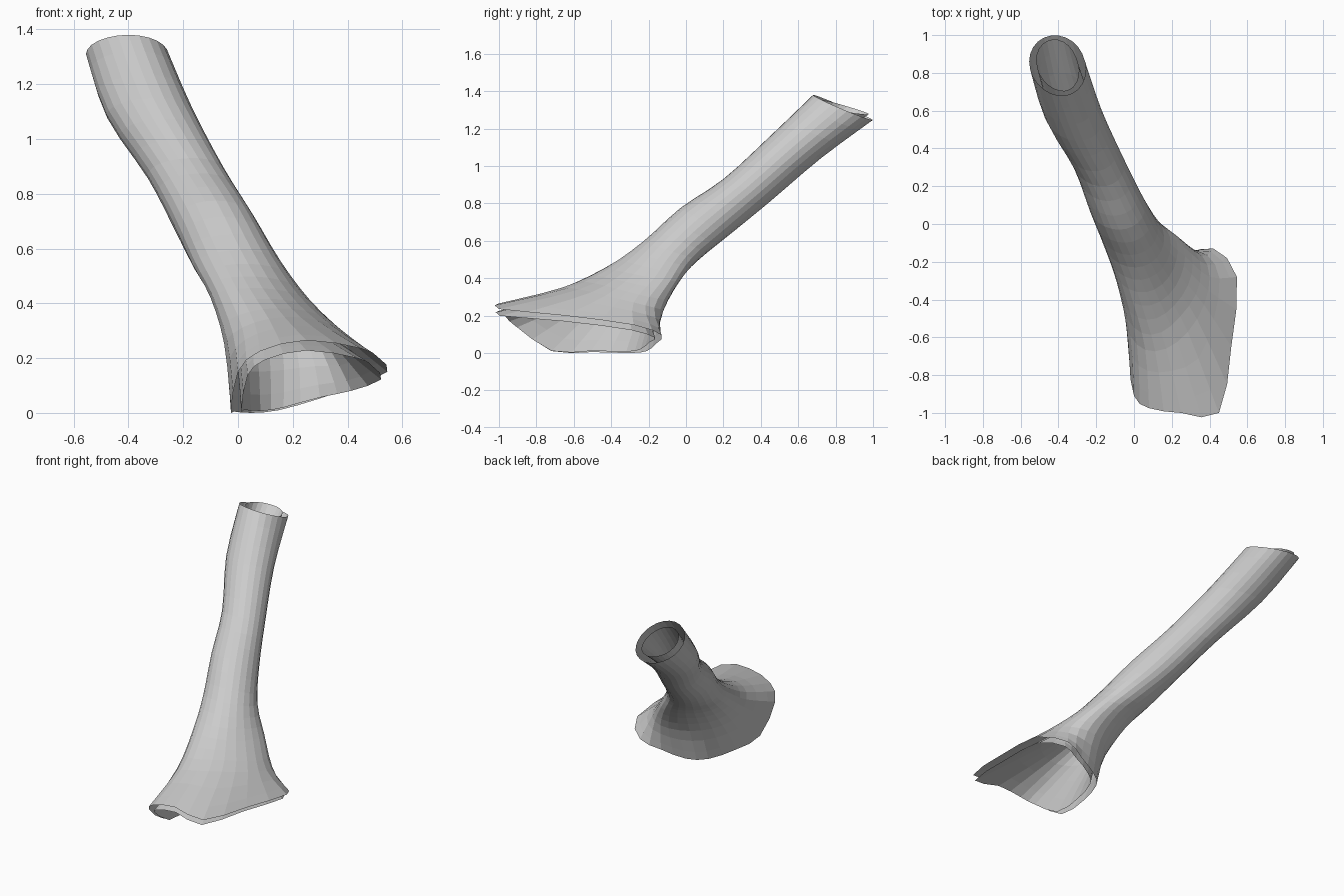
import bpy, math
from mathutils import Vector

if "Cube" in bpy.data.objects:
    bpy.data.objects.remove(bpy.data.objects["Cube"])

SIDES, STEPS = 24, 3

# Tube cross-sections from top to flare: front, left, back, right points
SECTIONS = [
    [(-.40, .68, 1.38), (-.555, .86, 1.31), (-.40, .998, 1.245), (-.255, .82, 1.31)],
    [(-.31, .44, 1.15), (-.48, .60, 1.09), (-.33, .72, 1.04), (-.165, .57, 1.10)],
    [(-.18, .20, .93), (-.33, .34, .87), (-.20, .45, .81), (-.05, .32, .88)],
    [(-.08, -.03, .775), (-.24, .10, .70), (-.10, .23, .63), (.06, .10, .70)],
    [(.01, -.23, .595), (-.165, -.08, .54), (.0, .07, .50), (.16, -.07, .54)],
    [(.09, -.43, .455), (-.10, -.25, .42), (.09, -.04, .385), (.27, -.17, .40)],
    [(.17, -.66, .35), (-.05, -.47, .25), (.15, -.14, .22), (.40, -.28, .27)],
]
# Saddle-shaped open rim at the foot, same turning order
RIM = [(.25, -1, .265), (.08, -.975, .225), (0, -.91, .15), (-.025, -.72, .01),
       (-.015, -.5, .005), (.05, -.3, 0), (.15, -.21, .01), (.29, -.16, .05),
       (.42, -.13, .095), (.545, -.28, .15), (.515, -.65, .2), (.45, -1, .235)]


def catmull(a, b, c, d, t):
    return 0.5 * (2 * b + (c - a) * t + (2 * a - 5 * b + 4 * c - d) * t * t
                  + (3 * b - a - 3 * c + d) * t ** 3)


def oval(points):
    f, l, b, r = map(Vector, points)
    ring = []
    for j in range(SIDES):
        a = 2 * math.pi * j / SIDES
        ring.append((f + l + b + r) / 4 + (f - b) / 2 * math.cos(a)
                    + (l - r) / 2 * math.sin(a) + (f + b - l - r) / 4 * math.cos(2 * a))
    return ring


def closed_curve(points):
    p, n = [Vector(q) for q in points], len(points)
    ring = []
    for j in range(SIDES):
        u = j * n / SIDES
        k = int(u)
        ring.append(catmull(p[k - 1], p[k], p[(k + 1) % n], p[(k + 2) % n], u - k))
    return ring


# Smooth loft through all rings
keys = [oval(s) for s in SECTIONS] + [closed_curve(RIM)]
last = len(keys) - 1
rows = []
for i in range(last):
    for s in range(STEPS):
        a, b, c, d = keys[max(i - 1, 0)], keys[i], keys[i + 1], keys[min(i + 2, last)]
        rows.append([catmull(a[j], b[j], c[j], d[j], s / STEPS) for j in range(SIDES)])
rows.append(keys[last])

verts = [v for row in rows for v in row]
faces = []
for i in range(len(rows) - 1):
    for j in range(SIDES):
        k = (j + 1) % SIDES
        faces.append((i * SIDES + j, i * SIDES + k, (i + 1) * SIDES + k, (i + 1) * SIDES + j))

mesh = bpy.data.meshes.new("flared_tube")
mesh.from_pydata(verts, [], faces)
tube = bpy.data.objects.new("flared_tube", mesh)
bpy.context.collection.objects.link(tube)

grey = bpy.data.materials.new("plain grey")
grey.diffuse_color = (0.6, 0.6, 0.6, 1)
grey.use_nodes = True
grey.node_tree.nodes["Principled BSDF"].inputs["Base Color"].default_value = grey.diffuse_color
mesh.materials.append(grey)

# Inner wall: a second open skin just inside the outer one
wall = tube.modifiers.new("inner_wall", 'SOLIDIFY')
wall.thickness = 0.038
wall.offset = -1
wall.use_rim = False
